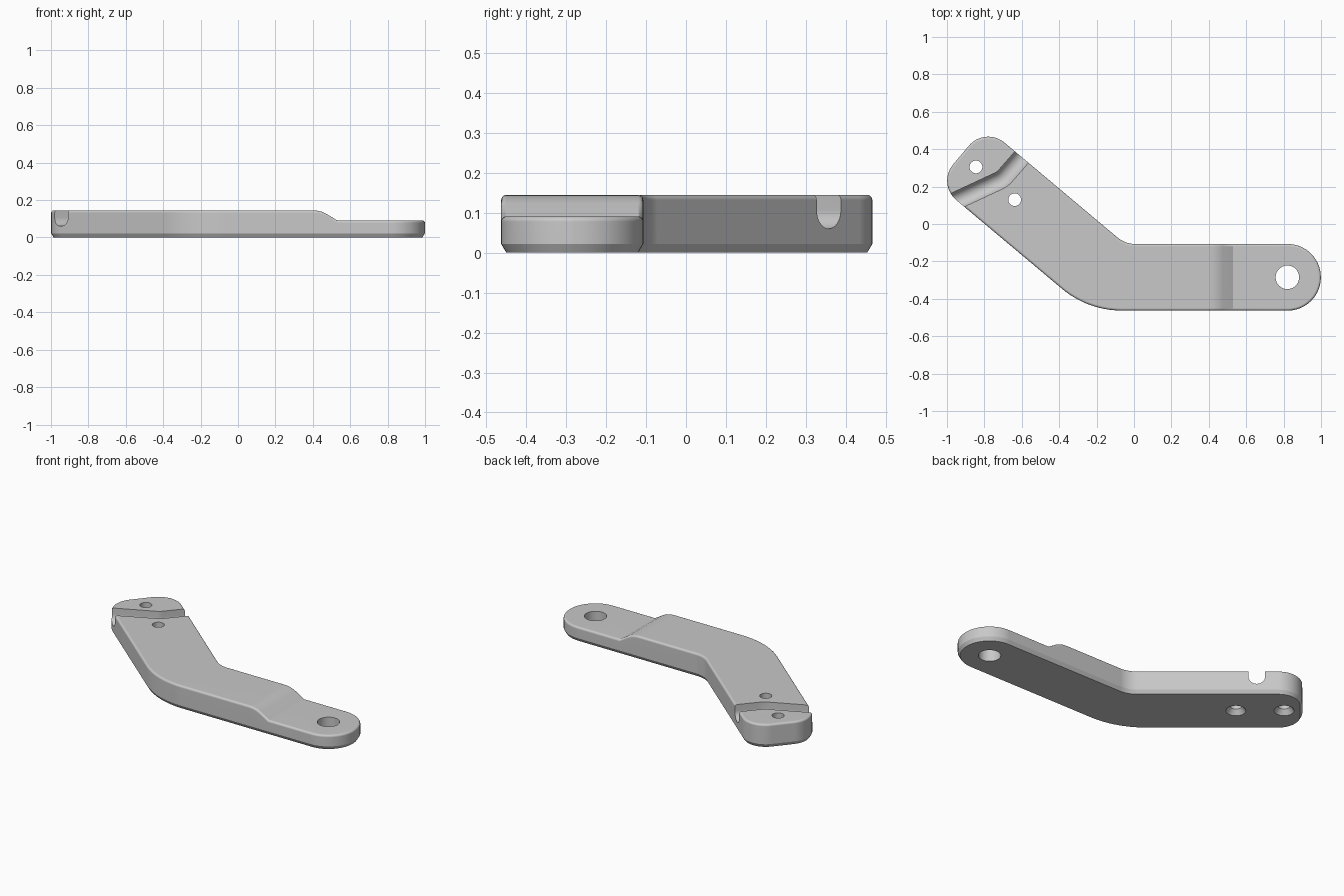
import bpy, bmesh, math
from mathutils import Vector

if "Cube" in bpy.data.objects:
    bpy.data.objects.remove(bpy.data.objects["Cube"])

STEP = [(0.40, 0.145), (0.425, 0.143), (0.45, 0.137), (0.475, 0.125), (0.53, 0.091)]


def top_z(x):
    """Height of the upper face along the arm."""
    if x <= STEP[0][0]:
        return STEP[0][1]
    for (x0, z0), (x1, z1) in zip(STEP, STEP[1:]):
        if x <= x1:
            return z0 + (z1 - z0) * (x - x0) / (x1 - x0)
    return STEP[-1][1]


def fillet(prev, corner, nxt, r, n=14):
    """Points of an arc that rounds a corner."""
    p, c, q = Vector(prev), Vector(corner), Vector(nxt)
    a, b = (p - c).normalized(), (q - c).normalized()
    half = a.angle(b) / 2
    centre = c + (a + b).normalized() * (r / math.sin(half))
    t = r / math.tan(half)
    v0, v1 = c + a * t - centre, c + b * t - centre
    total = v0.angle(v1)
    return [centre + (v0 * math.sin(total * (1 - k / n)) + v1 * math.sin(total * k / n))
            / math.sin(total) for k in range(n + 1)]


def miter(p, c, q):
    """Left-hand offset vector at a path point."""
    a, b = (c - p).normalized(), (q - c).normalized()
    na, nb = Vector((-a.y, a.x)), Vector((-b.y, b.x))
    m = (na + nb).normalized()
    return m / m.dot(na)


def make_object(name, bm):
    bm.normal_update()
    if bm.calc_volume(signed=True) < 0:
        bmesh.ops.reverse_faces(bm, faces=bm.faces[:])
    me = bpy.data.meshes.new(name)
    bm.to_mesh(me)
    bm.free()
    ob = bpy.data.objects.new(name, me)
    bpy.context.collection.objects.link(ob)
    return ob


def bridge(bm, rings):
    for r0, r1 in zip(rings, rings[1:]):
        n = len(r0)
        for i in range(n):
            j = (i + 1) % n
            bm.faces.new((r0[i], r0[j], r1[j], r1[i]))


# Arm outline: rounded corners plus matching points across the step
corners = [((-0.246, -0.463), 0.5), ((0.999, -0.463), 0.177), ((0.999, -0.107), 0.177),
           ((-0.047, -0.107), 0.15), ((-0.796, 0.522), 0.135), ((-1.054, 0.215), 0.135)]
outline = []
for k, (c, r) in enumerate(corners):
    outline += fillet(corners[k - 1][0], c, corners[(k + 1) % 6][0], r)
    if k == 0:
        lo = len(outline)
        outline += [Vector((x, -0.463)) for x, z in STEP]
    if k == 2:
        hi = len(outline)
        outline += [Vector((x, -0.107)) for x, z in reversed(STEP)]
N = len(outline)
offs = [miter(outline[i - 1], outline[i], outline[(i + 1) % N]) for i in range(N)]

# Arm body: chamfered below, filleted on top
bm = bmesh.new()
R = 0.013
levels = [(0.013, 0.0, False), (0.0, 0.022, False)]
for k in range(6):
    a = math.pi / 2 * k / 5
    levels.append((R * (1 - math.cos(a)), -R * (1 - math.sin(a)), True))
rings = []
for inset, z, from_top in levels:
    rings.append([bm.verts.new((*(p + o * inset), z + (top_z(p.x) if from_top else 0)))
                  for p, o in zip(outline, offs)])
bridge(bm, rings)
bm.faces.new(rings[0][::-1])
top = rings[-1]
bm.faces.new(top[lo + 4:hi + 1])
for k in range(4):
    bm.faces.new((top[lo + k], top[lo + k + 1], top[hi + 3 - k], top[hi + 4 - k]))
bm.faces.new(top[hi + 4:] + top[:lo + 1])
arm = make_object("bent_arm", bm)


# Hole cutters: stacked circles of given radius and height
def hole_cutter(x, y, profile, n=40):
    b = bmesh.new()
    rs = [[b.verts.new((x + r * math.cos(2 * math.pi * i / n),
                        y + r * math.sin(2 * math.pi * i / n), z)) for i in range(n)]
          for r, z in profile]
    bridge(b, rs)
    b.faces.new(rs[0][::-1])
    b.faces.new(rs[-1])
    return make_object("hole_cutter", b)


countersunk = [(0.064, -0.01), (0.034, 0.03), (0.034, 0.2)]
cutters = [hole_cutter(0.82, -0.285, [(0.063, -0.05), (0.063, 0.2)]),
           hole_cutter(-0.845, 0.305, countersunk),
           hole_cutter(-0.638, 0.13, countersunk)]

# Groove cutter: round-bottomed section swept along a bent path
start, bend, end = (-1.075, 0.067), (-0.703, 0.24), (-0.535, 0.433)
path = [Vector(start)] + fillet(start, bend, end, 0.13, 10) + [Vector(end)]
W = 0.047
section = [(-W, 0.2)] + [(-W * math.cos(math.pi * k / 16), 0.107 - W * math.sin(math.pi * k / 16))
                         for k in range(17)] + [(W, 0.2)]
b = bmesh.new()
rs = []
for i, p in enumerate(path):
    prev = path[i - 1] if i else p * 2 - path[1]
    nxt = path[i + 1] if i < len(path) - 1 else p * 2 - path[i - 1]
    m = miter(prev, p, nxt)
    rs.append([b.verts.new((*(p + m * u), z)) for u, z in section])
bridge(b, rs)
b.faces.new(rs[0][::-1])
b.faces.new(rs[-1])
cutters.append(make_object("groove_cutter", b))

# Cut, then remove the cutters
bpy.context.view_layer.objects.active = arm
arm.select_set(True)
for c in cutters:
    mod = arm.modifiers.new("cut", 'BOOLEAN')
    mod.operation, mod.solver, mod.object = 'DIFFERENCE', 'EXACT', c
    bpy.ops.object.modifier_apply(modifier=mod.name)
    bpy.data.objects.remove(c, do_unlink=True)

# Finish: smooth rounds, crisp edges, one grey
mat = bpy.data.materials.new("plain_grey")
mat.diffuse_color = (0.58, 0.58, 0.58, 1)
mat.use_nodes = True
mat.node_tree.nodes["Principled BSDF"].inputs["Base Color"].default_value = mat.diffuse_color
arm.data.materials.clear()
arm.data.materials.append(mat)
bpy.ops.object.shade_smooth_by_angle(angle=math.radians(30))
wn = arm.modifiers.new("flat_caps", 'WEIGHTED_NORMAL')
wn.keep_sharp = True
